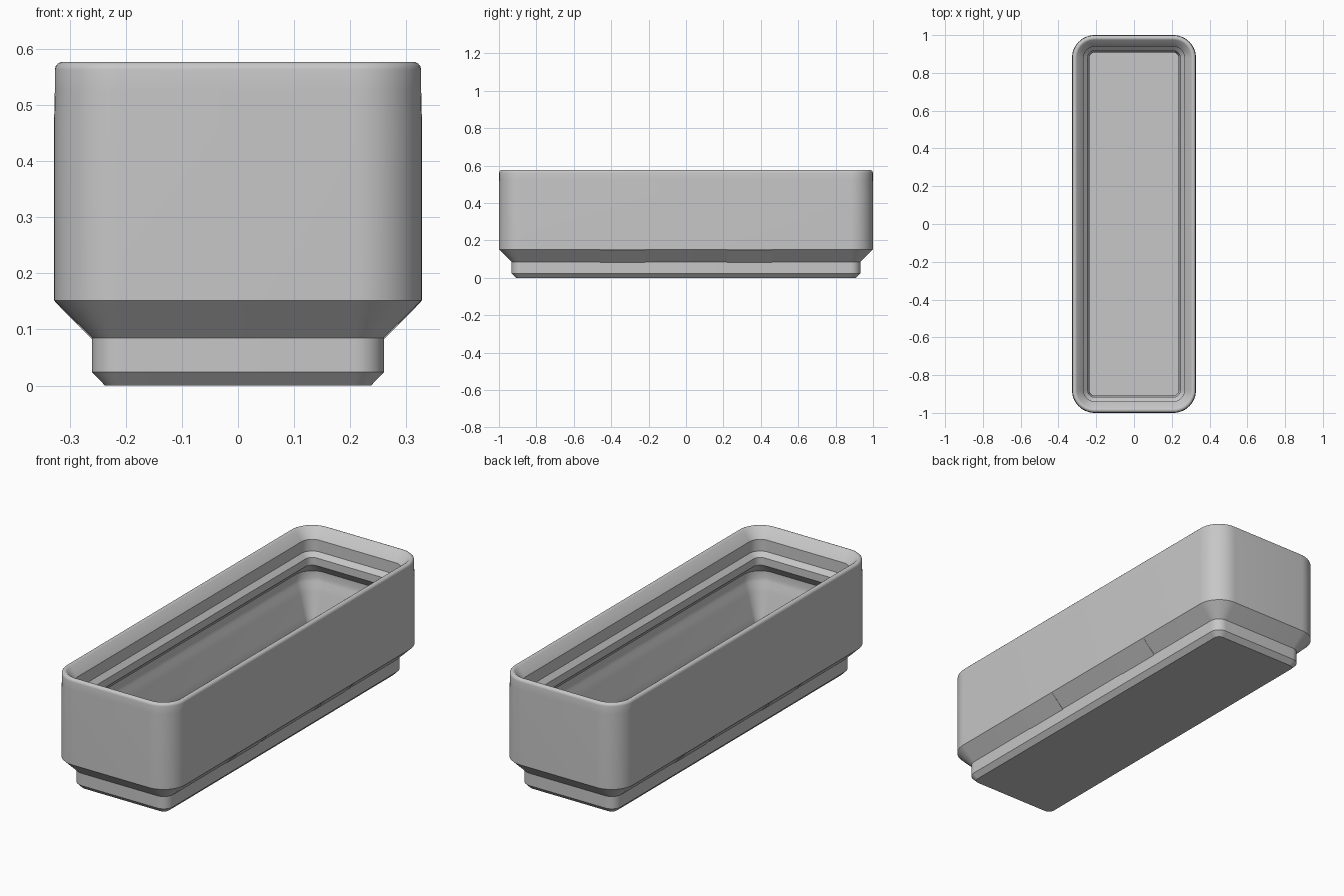
import bpy, bmesh, math

cube = bpy.data.objects.get("Cube")
if cube:
    bpy.data.objects.remove(cube, do_unlink=True)

HX, HY, R = 0.328, 1.0, 0.12      # half width, half length, corner radius
STEPS = 12                        # segments per rounded corner

grey = bpy.data.materials.new("plain_grey")
grey.use_nodes = True
colour = (0.57, 0.57, 0.57, 1)
grey.diffuse_color = colour
grey.node_tree.nodes["Principled BSDF"].inputs["Base Color"].default_value = colour


def finish(name, bm):
    bmesh.ops.remove_doubles(bm, verts=bm.verts, dist=1e-5)
    bmesh.ops.recalc_face_normals(bm, faces=bm.faces)
    mesh = bpy.data.meshes.new(name)
    bm.to_mesh(mesh)
    bm.free()
    mesh.materials.append(grey)
    obj = bpy.data.objects.new(name, mesh)
    bpy.context.collection.objects.link(obj)
    bpy.ops.object.select_all(action='DESELECT')
    obj.select_set(True)
    bpy.context.view_layer.objects.active = obj
    bpy.ops.object.shade_smooth_by_angle(angle=math.radians(30))
    return obj


def ring(bm, inset, z):
    """Rounded rectangle, inset evenly from the outer wall."""
    r = R - inset
    verts = []
    for k, (sx, sy) in enumerate([(1, 1), (-1, 1), (-1, -1), (1, -1)]):
        for i in range(STEPS + 1):
            a = math.pi / 2 * (k + i / STEPS)
            verts.append(bm.verts.new((sx * (HX - inset - r) + r * math.cos(a),
                                       sy * (HY - inset - r) + r * math.sin(a), z)))
    return verts


# Wall section as (inset, height): foot, outer wall, rounded rim
profile = [(0.091, 0), (0.068, 0.024), (0.068, 0.085), (0, 0.152), (0, 0.462), (0.0015, 0.525)]
for i in range(6):
    a = math.radians(135) * i / 5
    profile.append((0.0155 - 0.014 * math.cos(a), 0.563 + 0.014 * math.sin(a)))
# Stepped lip, then the inner wall narrowing down to a deep floor inside the foot
profile += [(0.061, 0.528), (0.061, 0.470), (0.083, 0.448), (0.083, 0.410), (0.030, 0.357),
            (0.030, 0.325), (0.034, 0.308), (0.042, 0.290), (0.050, 0.260),
            (0.078, 0.160), (0.092, 0.110), (0.092, 0.035)]

# Open bin: one continuous shell, closed underneath and at the floor
bm = bmesh.new()
rings = [ring(bm, d, z) for d, z in profile]
n = len(rings[0])
for lo, hi in zip(rings, rings[1:]):
    for i in range(n):
        j = (i + 1) % n
        bm.faces.new((lo[i], lo[j], hi[j], hi[i]))
bm.faces.new(rings[0])
bm.faces.new(rings[-1])
finish("bin_body", bm)

# Shallow pads on the long chamfers where the foot sections join
section = [(0.250, 0.090), (0.260, 0.082), (0.327, 0.150), (0.320, 0.155)]
for sx, side in ((1, "left"), (-1, "right")):
    for sy, end in ((1, "back"), (-1, "front")):
        bm = bmesh.new()
        near = [bm.verts.new((sx * x, sy * 0.22, z)) for x, z in section]
        far = [bm.verts.new((sx * x, sy * 0.46, z)) for x, z in section]
        bm.faces.new(near)
        bm.faces.new(far)
        for i in range(4):
            j = (i + 1) % 4
            bm.faces.new((near[i], near[j], far[j], far[i]))
        finish(f"chamfer_pad_{end}_{side}", bm)
